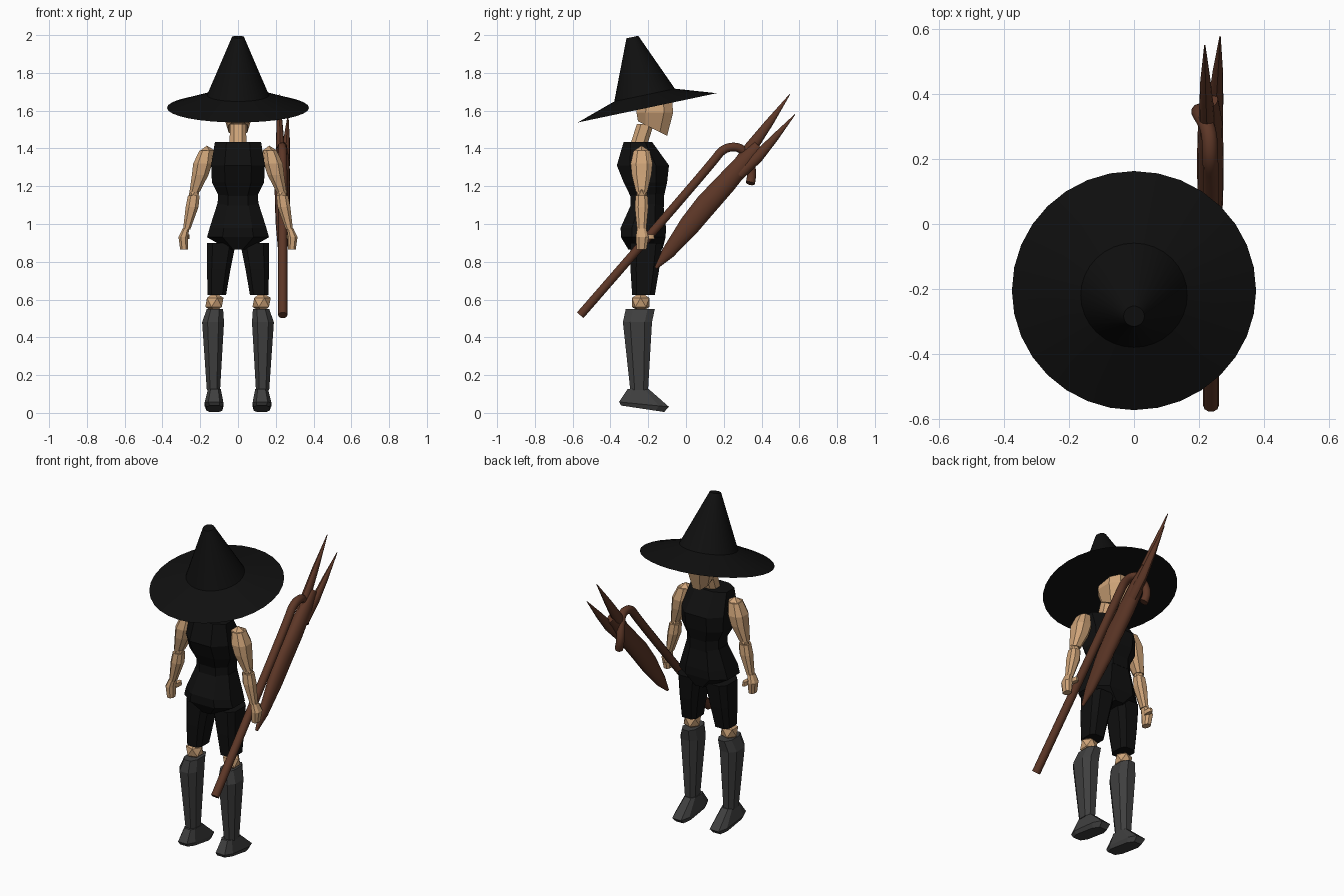
import bpy, bmesh, math
from mathutils import Vector, Matrix


def material(name, rgb):
    m = bpy.data.materials.new(name)
    m.diffuse_color = (*rgb, 1)
    return m


SKIN = material("skin", (0.62, 0.37, 0.19))
BLACK = material("black_cloth", (0.005, 0.005, 0.005))
BOOT = material("boot_grey", (0.05, 0.05, 0.05))
WOOD = material("brown_wood", (0.11, 0.038, 0.02))


def finish(name, bm, mat, smooth=False):
    bmesh.ops.recalc_face_normals(bm, faces=bm.faces[:])
    me = bpy.data.meshes.new(name)
    bm.to_mesh(me)
    bm.free()
    ob = bpy.data.objects.new(name, me)
    bpy.context.collection.objects.link(ob)
    me.materials.append(mat)
    if smooth:
        bpy.ops.object.select_all(action='DESELECT')
        ob.select_set(True)
        bpy.context.view_layer.objects.active = ob
        bpy.ops.object.shade_smooth_by_angle(angle=math.radians(35))
    return ob


def loft(name, rings, mat, smooth=False):
    bm = bmesh.new()
    loops = [[bm.verts.new(p) for p in r] for r in rings]
    n = len(loops[0])
    for a, b in zip(loops, loops[1:]):
        for i in range(n):
            bm.faces.new((a[i], a[(i + 1) % n], b[(i + 1) % n], b[i]))
    bm.faces.new(loops[0])
    bm.faces.new(loops[-1])
    return finish(name, bm, mat, smooth)


def block(name, sections, mat, side=1, c=0.5):
    """Stack of chamfered rectangles: (z, cx, cy, rx, ry, slope of z along y)."""
    shape = [(1, -c), (1, c), (c, 1), (-c, 1), (-1, c), (-1, -c), (-c, -1), (c, -1)]
    rings = []
    for s in sections:
        z, cx, cy, rx, ry = s[:5]
        k = s[5] if len(s) > 5 else 0
        rings.append([Vector((side * (cx + u * rx), cy + v * ry, z + k * v * ry)) for u, v in shape])
    return loft(name, rings, mat)


def ball(name, pos, r, mat):
    bm = bmesh.new()
    bmesh.ops.create_icosphere(bm, subdivisions=1, radius=r, matrix=Matrix.Translation(pos))
    return finish(name, bm, mat)


def spindle(name, stations, mat, n=16):
    """Elliptic sweep in the y-z plane: (x, y, z, half width in x, half width across)."""
    pts = [Vector(s[:3]) for s in stations]
    rings = []
    for i, s in enumerate(stations):
        t = pts[min(i + 1, len(pts) - 1)] - pts[max(i - 1, 0)]
        across = Vector((0, -t.z, t.y)).normalized()
        rings.append([pts[i] + Vector((s[3] * math.cos(a), 0, 0)) + across * s[4] * math.sin(a)
                      for a in (2 * math.pi * j / n for j in range(n))])
    return loft(name, rings, mat, True)


# Hat, tilted about x
tilt = Matrix.Translation((0, -0.205, 1.615)) @ Matrix.Rotation(math.radians(11.9), 4, 'X')
loft("pointed_hat", [[tilt @ Vector((r * math.cos(a), r * math.sin(a), h))
                      for a in (2 * math.pi * j / 32 for j in range(32))]
                     for r, h in ((0.376, 0), (0.164, 0.069), (0.032, 0.383))], BLACK, True)

# Head and neck
block("head", [(1.505, 0, -0.177, 0.05, 0.077, -0.5), (1.59, 0, -0.165, 0.082, 0.097),
               (1.67, 0, -0.165, 0.07, 0.09)], SKIN)
block("neck", [(1.42, 0, -0.25, 0.045, 0.045), (1.53, 0, -0.215, 0.042, 0.045)], SKIN)

# Torso, belly and hips
block("chest", [(1.145, 0, -0.205, 0.1, 0.088), (1.22, 0, -0.215, 0.138, 0.115),
                (1.31, 0, -0.228, 0.142, 0.138), (1.435, 0, -0.255, 0.122, 0.075)], BLACK)
block("belly", [(1.09, 0, -0.205, 0.108, 0.088), (1.17, 0, -0.205, 0.106, 0.09)], BLACK)
block("hips", [(0.865, 0, -0.215, 0.05, 0.09), (0.93, 0, -0.226, 0.164, 0.118),
               (0.98, 0, -0.226, 0.15, 0.12), (1.105, 0, -0.205, 0.11, 0.085)], BLACK)

# Limbs on both sides
for s, tag in ((1, "right"), (-1, "left")):
    ball(tag + "_shoulder", (s * 0.165, -0.235, 1.37), 0.045, SKIN)
    block(tag + "_upper_arm", [(1.17, 0.23, -0.235, 0.027, 0.03), (1.26, 0.2, -0.235, 0.044, 0.052),
                               (1.32, 0.187, -0.235, 0.05, 0.058), (1.39, 0.17, -0.235, 0.034, 0.042)], SKIN, s)
    ball(tag + "_elbow", (s * 0.232, -0.235, 1.165), 0.032, SKIN)
    block(tag + "_forearm", [(0.97, 0.272, -0.235, 0.019, 0.024), (1.09, 0.243, -0.235, 0.034, 0.036),
                             (1.15, 0.234, -0.235, 0.031, 0.032)], SKIN, s)
    block(tag + "_hand", [(0.865, 0.286, -0.235, 0.02, 0.026), (0.93, 0.29, -0.232, 0.025, 0.034),
                          (0.975, 0.276, -0.235, 0.018, 0.024)], SKIN, s)
    block(tag + "_thumb", [(0.92, 0.268, -0.195, 0.012, 0.028), (0.945, 0.268, -0.2, 0.012, 0.03)], SKIN, s)
    block(tag + "_shorts_leg", [(0.625, 0.112, -0.225, 0.049, 0.06), (0.76, 0.102, -0.218, 0.062, 0.076),
                                (0.9, 0.088, -0.21, 0.076, 0.085)], BLACK, s, 0.6)
    ball(tag + "_knee", (s * 0.125, -0.24, 0.585), 0.054, SKIN)
    block(tag + "_boot_shin", [(0.12, 0.13, -0.248, 0.035, 0.047), (0.48, 0.132, -0.257, 0.058, 0.077),
                               (0.55, 0.122, -0.242, 0.043, 0.077)], BOOT, s)
    ball(tag + "_ankle", (s * 0.125, -0.25, 0.12), 0.032, SKIN)
    block(tag + "_boot_foot", [(0.022, 0.125, -0.23, 0.042, 0.114, -0.15), (0.045, 0.127, -0.222, 0.05, 0.132, -0.1),
                               (0.126, 0.125, -0.253, 0.034, 0.056)], BOOT, s, 0.6)

# Staff whose top hooks around the blade
path = [(0.237, -0.56, 0.517), (0.237, -0.2, 0.93), (0.237, 0.14, 1.325), (0.235, 0.2, 1.405),
        (0.232, 0.29, 1.41), (0.205, 0.335, 1.34), (0.197, 0.352, 1.26), (0.215, 0.34, 1.215)]
curve = bpy.data.curves.new("staff", 'CURVE')
curve.dimensions = '3D'
curve.bevel_depth = 0.024
curve.bevel_resolution = 3
curve.use_fill_caps = True
spline = curve.splines.new('NURBS')
spline.points.add(len(path) - 1)
for p, co in zip(spline.points, path):
    p.co = (*co, 1)
spline.order_u = 3
spline.use_endpoint_u = True
spline.resolution_u = 6
curve.materials.append(WOOD)
bpy.context.collection.objects.link(bpy.data.objects.new("staff", curve))

# Blade with two tines
spindle("blade", [(0.237, -0.16, 0.767, 0.008, 0.008), (0.237, -0.095, 0.848, 0.024, 0.035),
                  (0.236, 0.02, 0.995, 0.036, 0.056), (0.235, 0.11, 1.106, 0.04, 0.06),
                  (0.235, 0.21, 1.215, 0.041, 0.056), (0.235, 0.31, 1.33, 0.038, 0.048),
                  (0.238, 0.385, 1.415, 0.02, 0.03)], WOOD)
spindle("upper_tine", [(0.23, 0.25, 1.28, 0.028, 0.03), (0.224, 0.34, 1.40, 0.024, 0.034),
                       (0.22, 0.44, 1.535, 0.016, 0.022), (0.218, 0.55, 1.687, 0.002, 0.002)], WOOD, 12)
spindle("lower_tine", [(0.245, 0.28, 1.26, 0.028, 0.03), (0.252, 0.38, 1.355, 0.023, 0.03),
                       (0.258, 0.47, 1.457, 0.016, 0.02), (0.265, 0.577, 1.58, 0.002, 0.002)], WOOD, 12)
